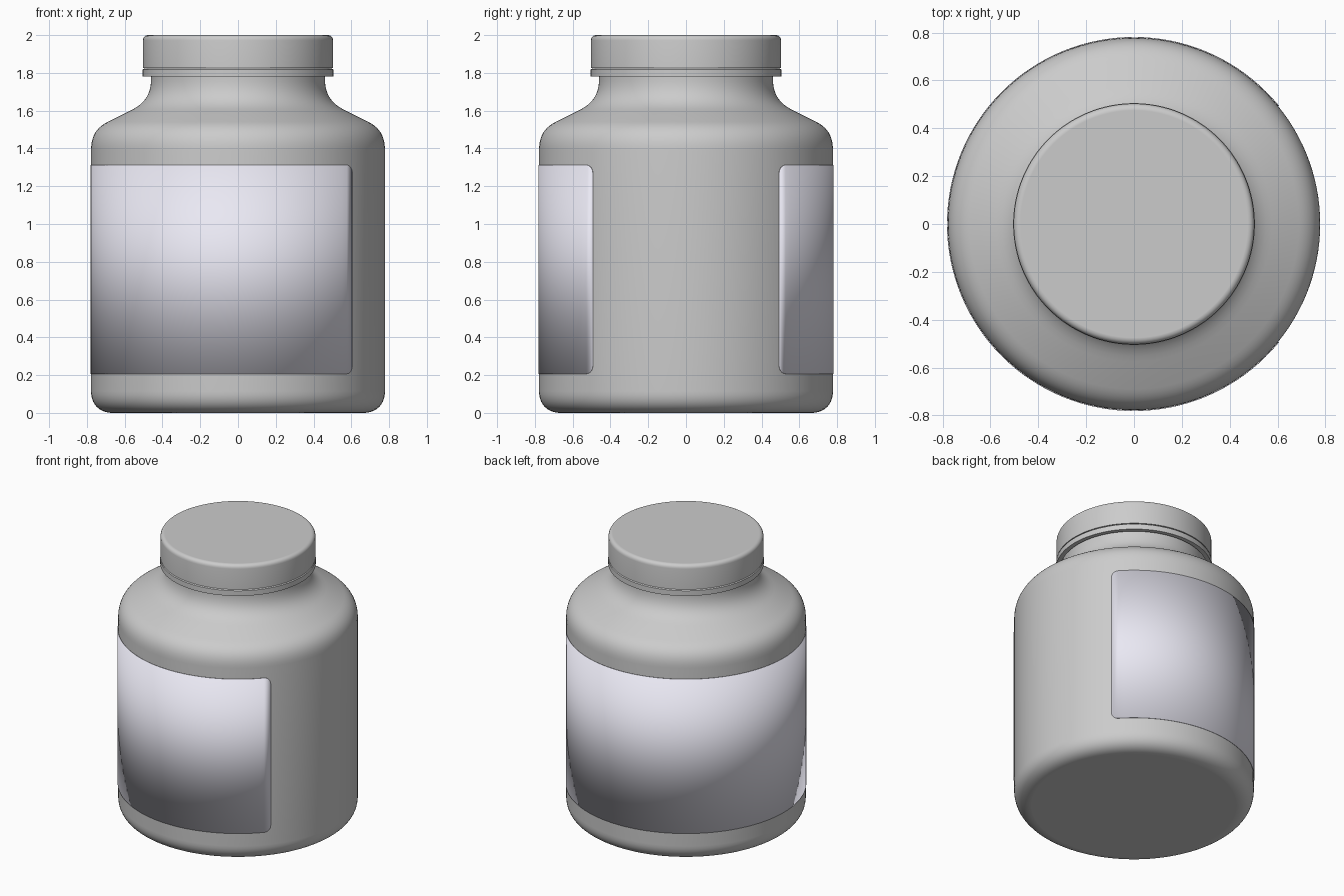
import bpy, bmesh, math

if "Cube" in bpy.data.objects:
    bpy.data.objects.remove(bpy.data.objects["Cube"])

SEG = 128


def finish(name, bm, angle=35):
    bmesh.ops.recalc_face_normals(bm, faces=bm.faces)
    mesh = bpy.data.meshes.new(name)
    bm.to_mesh(mesh)
    bm.free()
    ob = bpy.data.objects.new(name, mesh)
    bpy.context.collection.objects.link(ob)
    bpy.ops.object.select_all(action='DESELECT')
    ob.select_set(True)
    bpy.context.view_layer.objects.active = ob
    bpy.ops.object.shade_smooth_by_angle(angle=math.radians(angle))
    return ob


def lathe(name, profile, closed=False):
    """Revolve (radius, z) points around the z axis."""
    bm = bmesh.new()
    verts = [bm.verts.new((r, 0, z)) for r, z in profile]
    pairs = list(zip(verts, verts[1:]))
    if closed:
        pairs.append((verts[-1], verts[0]))
    edges = [bm.edges.new(p) for p in pairs]
    bmesh.ops.spin(bm, geom=verts + edges, cent=(0, 0, 0), axis=(0, 0, 1),
                   angle=math.tau, steps=SEG, use_merge=True)
    bmesh.ops.remove_doubles(bm, verts=bm.verts, dist=1e-5)
    return finish(name, bm)


def bezier(a, b, c, d, n=10):
    out = []
    for i in range(n + 1):
        t = i / n
        u = 1 - t
        out.append(tuple(u**3 * p + 3*u*u*t * q + 3*u*t*t * r + t**3 * s
                         for p, q, r, s in zip(a, b, c, d)))
    return out


# Jar body: rounded base, straight wall, sloped shoulder, neck inside the cap
body = [(0, 0), (0.665, 0)]
body += bezier((0.67, 0), (0.735, 0.003), (0.778, 0.045), (0.778, 0.115))
body += bezier((0.778, 1.39), (0.778, 1.465), (0.75, 1.51), (0.69, 1.541))
body += bezier((0.575, 1.598), (0.49, 1.637), (0.458, 1.69), (0.46, 1.78))
body += [(0.46, 1.94), (0, 1.94)]
lathe("jar_body", body)

# Screw cap with softened top edge
cap = [(0, 2.0), (0.475, 2.0)]
cap += bezier((0.478, 2.0), (0.492, 1.999), (0.503, 1.988), (0.503, 1.972), 5)
cap += [(0.503, 1.825), (0.475, 1.825), (0.475, 1.96), (0, 1.96)]
lathe("cap", cap)

# Seal ring below the cap, separated by a thin groove
lathe("seal_ring", [(0.475, 1.78), (0.505, 1.78), (0.505, 1.817),
                    (0.495, 1.825), (0.475, 1.825)], closed=True)

# Wraparound label, open towards +x, with rounded corners
R, Z0, Z1, CORNER = 0.7815, 0.207, 1.312, 0.045
start, end = math.radians(39.2), math.radians(320.8)
corner_a = CORNER / R
columns = []
for i in range(9):
    t = math.pi / 2 * i / 8
    columns.append((start + corner_a * (1 - math.cos(t)), CORNER * (1 - math.sin(t))))
for i in range(1, 100):
    columns.append((start + corner_a + (end - start - 2 * corner_a) * i / 100, 0))
columns += [(start + end - a, inset) for a, inset in reversed(columns[:9])]
bm = bmesh.new()
rows = []
for a, inset in columns:
    x, y = R * math.cos(a), R * math.sin(a)
    rows.append((bm.verts.new((x, y, Z0 + inset)), bm.verts.new((x, y, Z1 - inset))))
for (a, b), (c, d) in zip(rows, rows[1:]):
    bm.faces.new((a, c, d, b))
label = finish("label", bm)
# Normals must face outward for an inward thickness
if label.data.polygons[50].normal.dot(label.data.polygons[50].center) < 0:
    label.data.flip_normals()
thick = label.modifiers.new("thickness", 'SOLIDIFY')
thick.thickness = 0.003
thick.offset = -1
mat = bpy.data.materials.new("label_pale")
mat.diffuse_color = (0.82, 0.81, 0.9, 1)
mat.use_nodes = True
mat.node_tree.nodes["Principled BSDF"].inputs["Base Color"].default_value = mat.diffuse_color
label.data.materials.append(mat)
